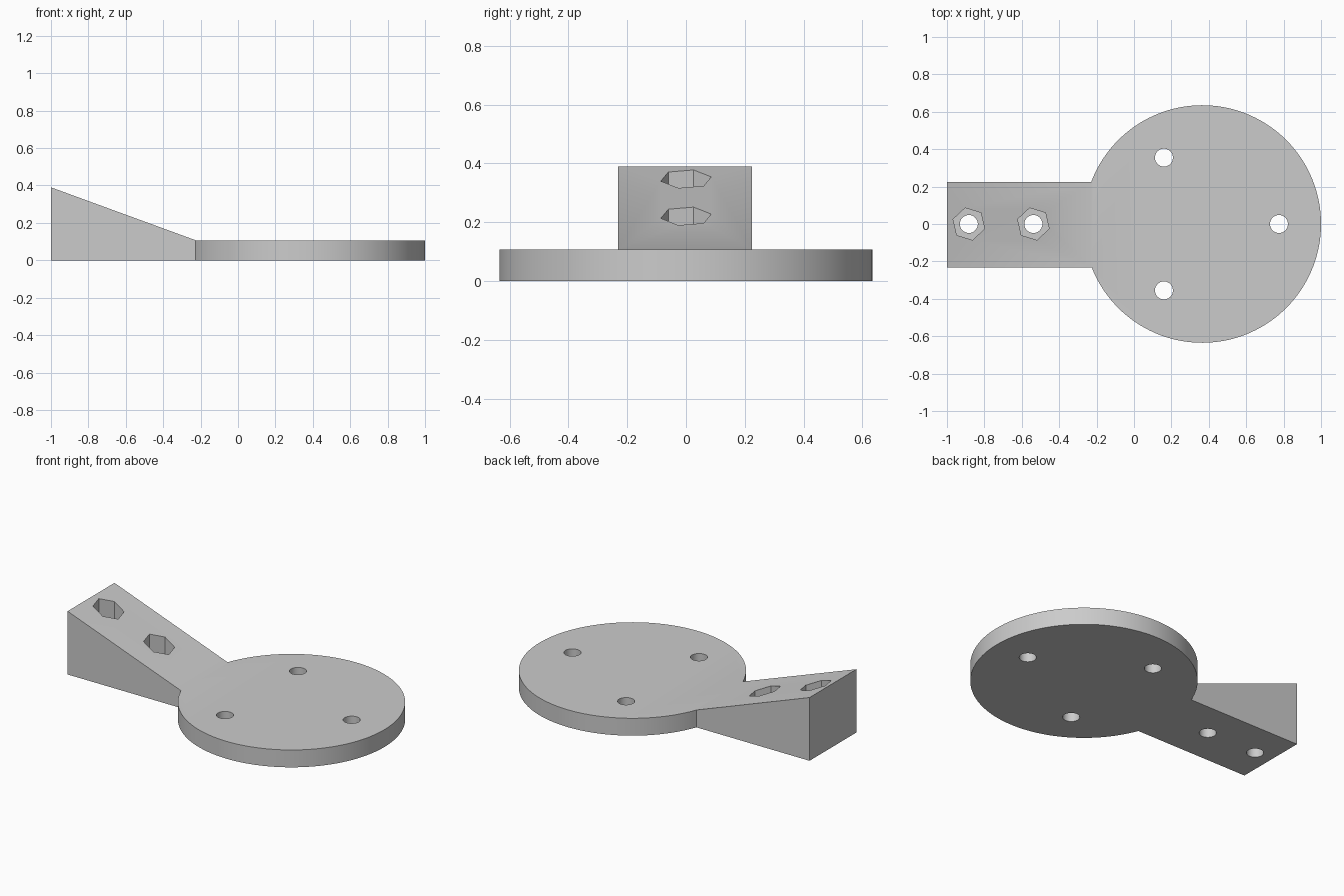
import bpy, bmesh, math

cube = bpy.data.objects.get("Cube")
if cube:
    bpy.data.objects.remove(cube)

DISC_X, DISC_R, THICK = 0.365, 0.635, 0.107
ARM_LOW, ARM_HIGH, ARM_TOP = -0.232, 0.225, 0.39
POCKET_FLOOR = 0.105

grey = bpy.data.materials.new("plain grey")
grey.use_nodes = True
colour = (0.6, 0.6, 0.6, 1)
grey.diffuse_color = colour
grey.node_tree.nodes["Principled BSDF"].inputs["Base Color"].default_value = colour


def new_object(name, bm):
    bmesh.ops.recalc_face_normals(bm, faces=bm.faces)
    mesh = bpy.data.meshes.new(name)
    bm.to_mesh(mesh)
    bm.free()
    obj = bpy.data.objects.new(name, mesh)
    bpy.context.collection.objects.link(obj)
    mesh.materials.append(grey)
    return obj


def drill(target, x, y, radius, low, high, sides=48, turn=0.0):
    """Cut a straight vertical hole or pocket into the target."""
    bpy.ops.mesh.primitive_cylinder_add(
        vertices=sides, radius=radius, depth=high - low,
        location=(x, y, (low + high) / 2), rotation=(0, 0, turn))
    cutter = bpy.context.object
    cutter.name = "hole_cutter"
    cutter.hide_render = True
    cutter.data.materials.append(grey)
    bpy.context.view_layer.objects.active = target
    mod = target.modifiers.new("hole", 'BOOLEAN')
    mod.operation, mod.solver, mod.object = 'DIFFERENCE', 'EXACT', cutter
    bpy.ops.object.modifier_apply(modifier=mod.name)
    bpy.data.objects.remove(cutter)


# Round plate outline, open where the arm joins it
bm = bmesh.new()
start = -math.pi - math.asin(ARM_LOW / DISC_R)
end = math.pi - math.asin(ARM_HIGH / DISC_R)
steps = 120
arc = []
for i in range(steps + 1):
    a = start + (end - start) * i / steps
    arc.append(bm.verts.new((DISC_X + DISC_R * math.cos(a), DISC_R * math.sin(a), 0)))
corners = [bm.verts.new((-1, y, 0)) for y in (ARM_HIGH, ARM_LOW)]
plate = bm.faces.new(arc)
arm = bm.faces.new([arc[0], arc[-1]] + corners)

# Thicken both, then lift the arm's outer end into a wedge
raised = bmesh.ops.extrude_face_region(bm, geom=[plate, arm], use_keep_orig=True)
for v in (g for g in raised["geom"] if isinstance(g, bmesh.types.BMVert)):
    v.co.z = ARM_TOP if v.co.x < -0.99 else THICK
body = new_object("mounting_plate_with_wedge_arm", bm)

# Three bolt holes evenly spaced round the plate
for k in range(3):
    a = math.tau * k / 3
    drill(body, DISC_X + 0.41 * math.cos(a), 0.41 * math.sin(a), 0.048, -0.1, 0.3)

# Hexagonal nut pockets with through holes in the arm
for x in (-0.883, -0.538):
    drill(body, x, 0, 0.088, POCKET_FLOOR, 0.6, sides=6, turn=math.radians(13))
    drill(body, x, 0, 0.048, -0.1, 0.6)

bpy.ops.object.select_all(action='DESELECT')
body.select_set(True)
bpy.context.view_layer.objects.active = body
bpy.ops.object.shade_smooth_by_angle(angle=math.radians(30))
